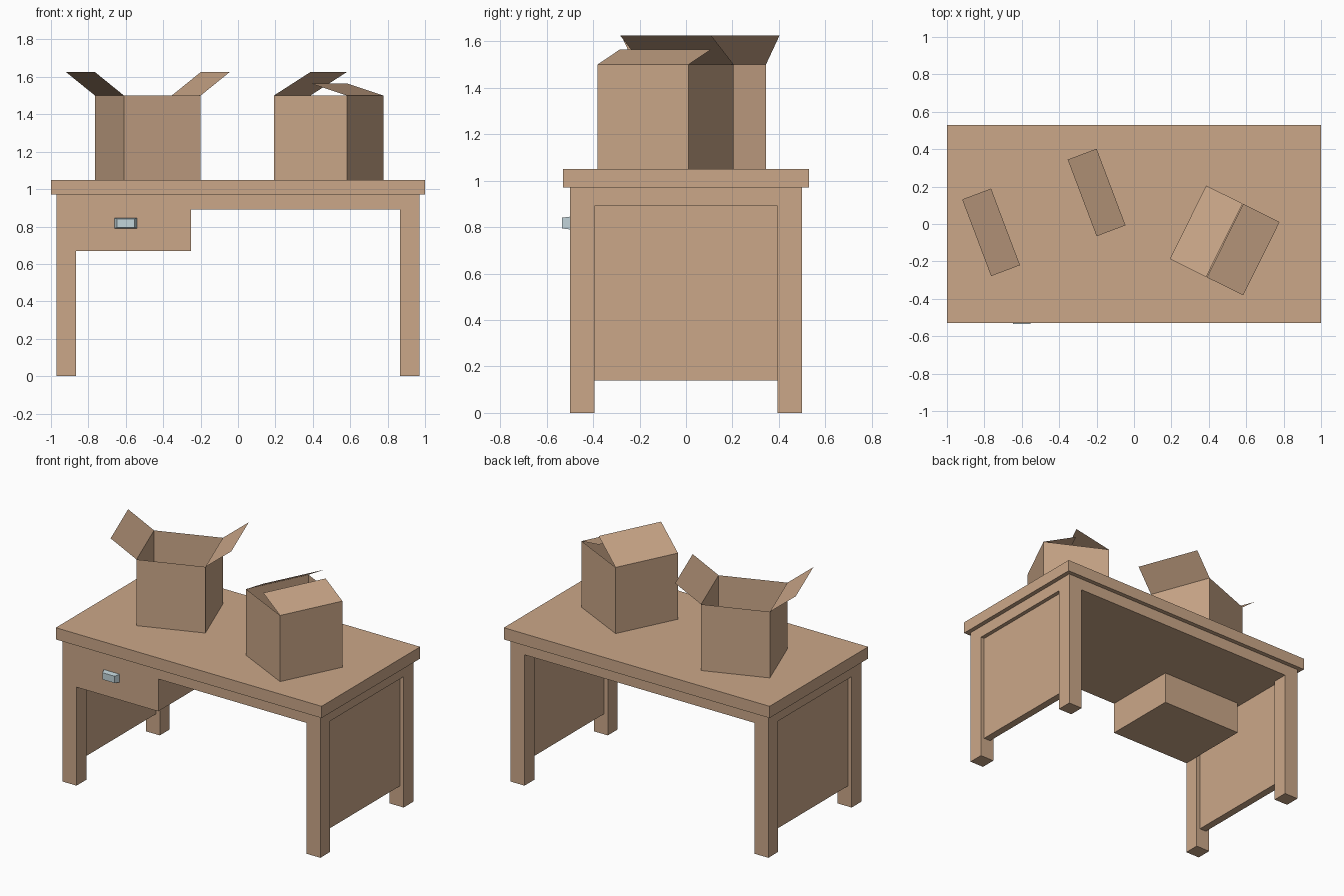
import bpy
from math import radians
from mathutils import Matrix, Vector

cube = bpy.data.objects.get("Cube")
if cube:
    bpy.data.objects.remove(cube, do_unlink=True)


def make_material(name, color):
    mat = bpy.data.materials.new(name)
    mat.use_nodes = True
    mat.diffuse_color = color
    mat.node_tree.nodes["Principled BSDF"].inputs["Base Color"].default_value = color
    return mat


TAN = make_material("tan", (0.60, 0.39, 0.25, 1))
STEEL = make_material("pale_steel", (0.54, 0.66, 0.70, 1))


def add_mesh(name, verts, faces, mat):
    mesh = bpy.data.meshes.new(name)
    mesh.from_pydata(verts, [], faces)
    mesh.materials.append(mat)
    obj = bpy.data.objects.new(name, mesh)
    bpy.context.collection.objects.link(obj)
    return obj


BOX_FACES = [(0, 3, 2, 1), (4, 5, 6, 7), (0, 1, 5, 4),
             (1, 2, 6, 5), (2, 3, 7, 6), (3, 0, 4, 7)]


def block(name, x, y, z, mat=TAN):
    """Box from (min, max) ranges."""
    verts = [(x[i], y[j], h) for h in z for i, j in ((0, 0), (1, 0), (1, 1), (0, 1))]
    return add_mesh(name, verts, BOX_FACES, mat)


# Desk top and the frame under it
block("desk_top", (-1, 1), (-0.53, 0.53), (0.97, 1.05))
block("desk_frame", (-0.97, 0.97), (-0.5, 0.5), (0.89, 0.97))

# Legs and recessed side panels
for sx, side in ((-1, "right"), (1, "left")):
    for sy, end in ((-1, "front"), (1, "back")):
        block(f"{end}_{side}_leg", sorted((sx * 0.865, sx * 0.97)),
              sorted((sy * 0.395, sy * 0.5)), (0, 0.89))
    block(f"{side}_side_panel", sorted((sx * 0.892, sx * 0.943)),
          (-0.395, 0.395), (0.14, 0.89))

# Drawer, flush with the front of the frame
block("drawer", (-0.865, -0.25), (-0.5, 0.02), (0.67, 0.89))

# Handle tapering towards its front
handle = block("drawer_handle", (-0.66, -0.54), (-0.535, -0.5), (0.79, 0.845), STEEL)
middle = Vector((-0.6, 0, 0.8175))
for v in handle.data.vertices:
    if v.co.y < -0.52:
        v.co.x = middle.x + (v.co.x - middle.x) * 0.76
        v.co.z = middle.z + (v.co.z - middle.z) * 0.84


def carton(name, center, angle, flaps):
    """Open carton of thin card; flaps give (side, outward reach, rise)."""
    h, low, high = 0.219, 1.05, 1.50
    ring = [(-h, -h), (h, -h), (h, h), (-h, h)]
    verts = [(x, y, z) for z in (low, high) for x, y in ring]
    place = Matrix.Translation((*center, 0)) @ Matrix.Rotation(radians(angle), 4, "Z")
    walls = add_mesh(name, verts, BOX_FACES[2:], TAN)
    walls.matrix_world = place
    for side, reach, rise in flaps:
        edge, tip = side * h, side * (h + reach)
        points = [(edge, -h, high), (edge, h, high),
                  (tip, h, high + rise), (tip, -h, high + rise)]
        label = "left" if side > 0 else "right"
        flap = add_mesh(f"{name}_{label}_flap", points, [(0, 1, 2, 3)], TAN)
        flap.matrix_world = place


# One carton with flaps folded out, one with flaps folded in
carton("open_carton", (-0.482, 0.062), 20.7,
       [(-1, 0.165, 0.125), (1, 0.165, 0.125)])
carton("half_closed_carton", (0.485, -0.088), -26.4,
       [(-1, -0.217, 0.125), (1, -0.217, 0.065)])
